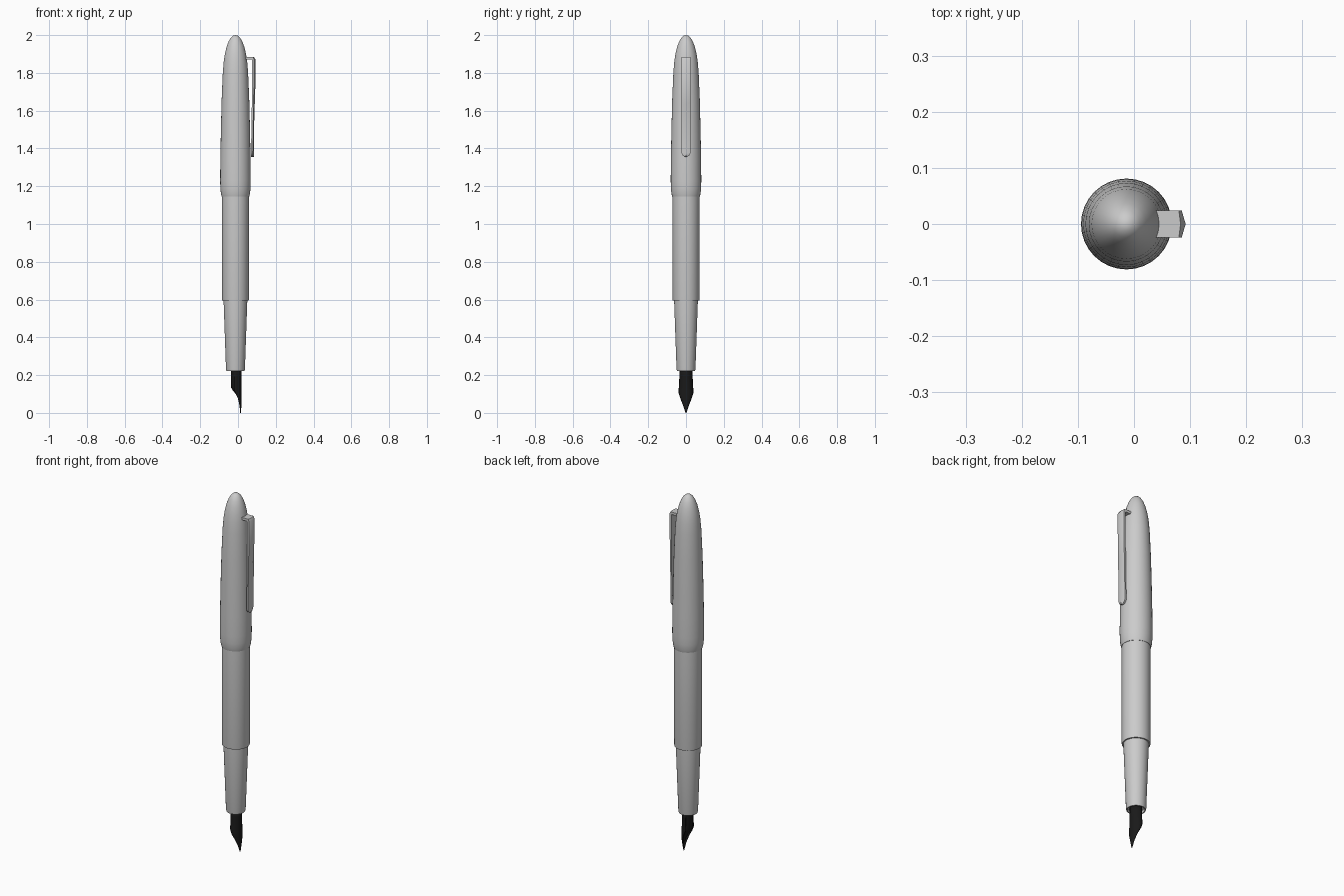
import bpy
import bmesh
from math import cos, sin, pi, radians

cube = bpy.data.objects.get("Cube")
if cube:
    bpy.data.objects.remove(cube, do_unlink=True)

AXIS_X = -0.0135
SIDES = 32


def make_material(name, color, roughness):
    m = bpy.data.materials.new(name)
    m.use_nodes = True
    m.diffuse_color = color
    bsdf = m.node_tree.nodes["Principled BSDF"]
    bsdf.inputs["Base Color"].default_value = color
    bsdf.inputs["Roughness"].default_value = roughness
    return m


GREY = make_material("light grey", (0.6, 0.6, 0.6, 1), 0.5)
BLACK = make_material("black", (0.01, 0.01, 0.01, 1), 0.5)


def finish(name, bm, mat, angle=35):
    bmesh.ops.remove_doubles(bm, verts=bm.verts, dist=1e-5)
    bmesh.ops.recalc_face_normals(bm, faces=bm.faces)
    mesh = bpy.data.meshes.new(name)
    bm.to_mesh(mesh)
    bm.free()
    mesh.materials.append(mat)
    ob = bpy.data.objects.new(name, mesh)
    bpy.context.collection.objects.link(ob)
    bpy.ops.object.select_all(action='DESELECT')
    ob.select_set(True)
    bpy.context.view_layer.objects.active = ob
    bpy.ops.object.shade_smooth_by_angle(angle=radians(angle))
    return ob


def lathe(name, profile, mat, sides=SIDES):
    """Revolve (radius, height) points about the pen axis."""
    bm = bmesh.new()
    vs = [bm.verts.new((AXIS_X + r, 0, z)) for r, z in profile]
    es = [bm.edges.new(pair) for pair in zip(vs, vs[1:])]
    bmesh.ops.spin(bm, geom=vs + es, cent=(AXIS_X, 0, 0), axis=(0, 0, 1),
                   angle=2 * pi, steps=sides)
    return finish(name, bm, mat)


def loft(bm, rings, closed):
    """Skin equal-length rings of points, capping closed sections."""
    rows = [[bm.verts.new(p) for p in ring] for ring in rings]
    n = len(rows[0])
    for a, b in zip(rows, rows[1:]):
        for i in range(n if closed else n - 1):
            j = (i + 1) % n
            bm.faces.new((a[i], a[j], b[j], b[i]))
    if closed:
        bm.faces.new(rows[0])
        bm.faces.new(rows[-1])


# Cap with rounded lip and bullet top
lathe("cap", [(0, 1.145), (0.073, 1.145), (0.077, 1.16), (0.080, 1.19), (0.081, 1.23),
              (0.080, 1.34), (0.077, 1.5), (0.073, 1.66), (0.067, 1.8), (0.062, 1.86),
              (0.056, 1.9), (0.047, 1.938), (0.036, 1.967), (0.024, 1.987),
              (0.012, 1.997), (0, 2.0)], GREY)

# Barrel and tapered grip
lathe("barrel", [(0, 0.595), (0.070, 0.595), (0.071, 0.6), (0.071, 1.16), (0, 1.16)], GREY)
lathe("grip_section", [(0, 0.235), (0.04, 0.235), (0.043, 0.222), (0.048, 0.222),
                       (0.050, 0.23), (0.063, 0.6), (0, 0.6)], GREY)

# Clip: ridged blade with a rounded lower end
W = 0.024
blade = []
for k in range(7):
    t = k / 6 * pi / 2
    blade.append((1.356 + W * (1 - sin(t)), max(W * cos(pi / 2 - t), 0.003), 0.070, 0.079, 0.084))
blade = [(1.356 + W * (1 - cos(k / 6 * pi / 2)), max(W * sin(k / 6 * pi / 2), 0.003),
          0.069, 0.078, 0.084) for k in range(7)]
blade += [(1.63, W, 0.073, 0.082, 0.087), (1.64, W, 0.073, 0.083, 0.091),
          (1.872, W, 0.074, 0.085, 0.092), (1.885, W, 0.074, 0.080, 0.083)]
bm = bmesh.new()
loft(bm, [[(inner, -w, z), (edge, -w, z), (ridge, 0, z), (edge, w, z), (inner, w, z)]
          for z, w, inner, edge, ridge in blade], True)
finish("clip_blade", bm, GREY, 30)

# Clip arm reaching into the cap
bm = bmesh.new()
loft(bm, [[(x, -W, 1.871), (x, W, 1.871), (x, W, 1.885), (x, -W, 1.885)]
          for x in (0.02, 0.079)], True)
finish("clip_arm", bm, GREY, 30)

# Nib: arched plate narrowing to a point; rows of (height, half width, side x, ridge x)
nib_rows = [(0.24, 0.032, -0.022, 0.017), (0.2, 0.033, -0.022, 0.017),
            (0.13, 0.037, -0.022, 0.017), (0.105, 0.038, -0.013, 0.017),
            (0.075, 0.028, 0.0, 0.017), (0.04, 0.014, 0.008, 0.0165),
            (0.015, 0.006, 0.011, 0.015), (0.0, 0.001, 0.012, 0.014)]
STEPS = 10
bm = bmesh.new()
rings = []
for z, w, side, ridge in nib_rows:
    angles = [pi * i / STEPS - pi / 2 for i in range(STEPS + 1)]
    rings.append([(side + (ridge - side) * cos(a), w * sin(a), z) for a in angles])
loft(bm, rings, False)
nib = finish("nib", bm, BLACK)
shell = nib.modifiers.new("thickness", 'SOLIDIFY')
shell.thickness = 0.003
shell.offset = 0

# Feed under the nib, sloping towards the plate
bm = bmesh.new()
feed_rows = [(0.24, -0.037, 0.030), (0.135, -0.037, 0.030), (0.12, -0.028, 0.028),
             (0.1, -0.012, 0.022), (0.075, 0.002, 0.014), (0.05, 0.009, 0.006)]
feed = []
for z, low, w in feed_rows:
    mid, half = (low + 0.014) / 2, (0.014 - low) / 2
    feed.append([(mid + half * cos(2 * pi * i / 16), w * sin(2 * pi * i / 16), z)
                 for i in range(16)])
loft(bm, feed, True)
finish("feed", bm, BLACK)
